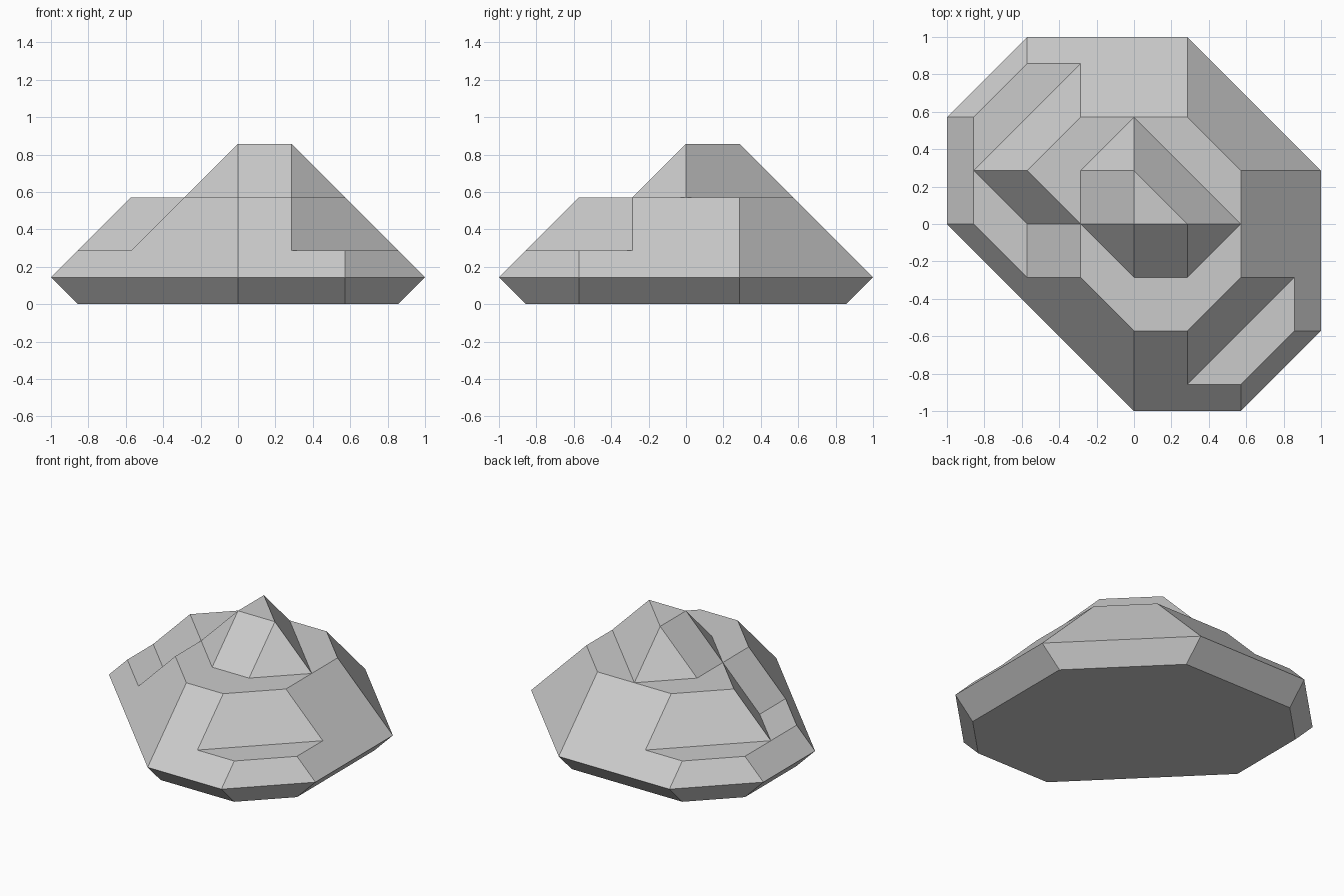
import bpy, bmesh, math
from mathutils import Vector

if "Cube" in bpy.data.objects:
    bpy.data.objects.remove(bpy.data.objects["Cube"])

S = 2 / 7  # size of one rock step

stone = bpy.data.materials.new("grey stone")
stone.diffuse_color = (0.6, 0.6, 0.6, 1)
stone.use_nodes = True
stone.node_tree.nodes["Principled BSDF"].inputs["Base Color"].default_value = stone.diffuse_color

bm = bmesh.new()
points = {}


def vert(x, y, z):
    """One shared vertex per position, so the tiers weld together."""
    key = (x, y, z)
    if key not in points:
        points[key] = bm.verts.new(Vector(key) * S)
    return points[key]


def face(corners):
    vs = list(dict.fromkeys(vert(*c) for c in corners))
    if len(vs) > 2:
        bm.faces.new(vs)


def flat(outline, z):
    face([(x, y, z) for x, y in outline])


def loft(low, z0, high, z1):
    """Sloped band between two outlines with matching corners."""
    n = len(low)
    for i in range(n):
        j = (i + 1) % n
        face([(*low[i], z0), (*low[j], z0), (*high[j], z1), (*high[i], z1)])


# Outlines, from the ground up
foot = [(-2, 3), (1, 3), (3, 1), (3, -2), (2, -3), (0, -3), (-3, 0), (-3, 2)]
rim = [(-2, 3.5), (1, 3.5), (3.5, 1), (3.5, -2), (2, -3.5), (0, -3.5), (-3.5, 0), (-3.5, 2)]
mid_low = [(-1, 3), (1, 3), (3, 1), (3, -1), (1, -3), (0, -3), (-2, -1), (-2, 0), (-3, 1)]
mid_high = [(-1, 2), (1, 2), (2, 1), (2, -1), (1, -2), (0, -2), (-1, -1), (-1, 0), (-2, 1)]
peak_low = [(0, -1), (1, -1), (2, 0), (0, 2), (-1, 1), (-1, 0)]
peak_high = [(0, 0), (1, 0), (1, 0), (0, 1), (0, 1), (0, 0)]

# Sloped sides of each tier
flat(foot, 0)
loft(foot, 0, rim, 0.5)
loft(rim, 0.5, foot, 1)
loft(mid_low, 1, mid_high, 2)
loft(peak_low, 2, peak_high, 3)

# Low ledges, terrace halves around the peak, and the small summit
flat([(1, -3), (2, -3), (3, -2), (3, -1)], 1)
flat([(-3, 0), (-2, -1), (-2, 0), (-3, 1)], 1)
flat([(-3, 1), (-3, 2), (-2, 3), (-1, 3)], 1)
flat([(-1, 0), (-1, -1), (0, -2), (1, -2), (2, -1), (2, 0), (1, -1), (0, -1)], 2)
flat([(2, 0), (2, 1), (1, 2), (-1, 2), (-2, 1), (-1, 0), (-1, 1), (0, 2)], 2)
flat([(0, 0), (1, 0), (0, 1)], 3)

# Split edges wherever another tier's corner rests on them, then weld
for co in [v.co.copy() for v in bm.verts]:
    for e in list(bm.edges):
        a, b = (v.co for v in e.verts)
        da, db = (co - a).length, (co - b).length
        if min(da, db) > 1e-4 and da + db - (a - b).length < 1e-5:
            bmesh.utils.edge_split(e, e.verts[0], da / (a - b).length)
bmesh.ops.remove_doubles(bm, verts=bm.verts[:], dist=1e-4)

# Merge coplanar pieces into clean facets
bmesh.ops.dissolve_limit(bm, angle_limit=math.radians(1), verts=bm.verts[:], edges=bm.edges[:])
bmesh.ops.recalc_face_normals(bm, faces=bm.faces[:])

mesh = bpy.data.meshes.new("rock")
bm.to_mesh(mesh)
bm.free()
mesh.materials.append(stone)
rock = bpy.data.objects.new("rock", mesh)
bpy.context.collection.objects.link(rock)
